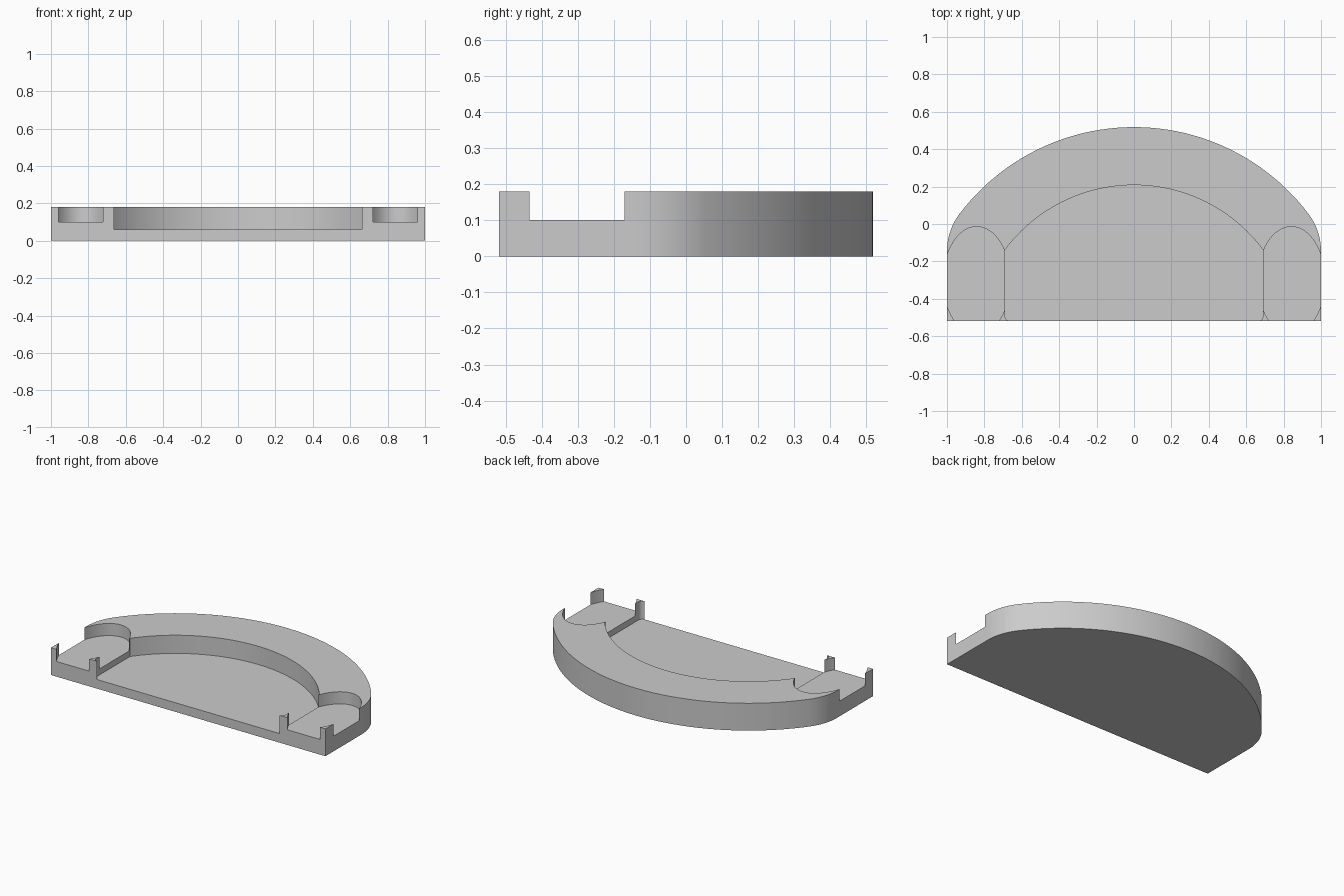
import bpy
import bmesh
from math import sin, cos, atan2, sqrt, pi

cube = bpy.data.objects.get("Cube")
if cube:
    bpy.data.objects.remove(cube, do_unlink=True)

FRONT, TOP = -0.518, 0.18
ARC_Y = -0.652                      # shared centre of the two big arcs
OUTER_R, INNER_R, CORNER_R = 1.17, 0.86, 0.33
WALL_X, LIP = 0.69, 0.026

grey = bpy.data.materials.new("grey")
grey.use_nodes = True
grey.diffuse_color = (0.6, 0.6, 0.6, 1)
grey.node_tree.nodes["Principled BSDF"].inputs["Base Color"].default_value = (0.6, 0.6, 0.6, 1)


def arc(cx, cy, rx, ry, start, end, steps):
    """Points along an elliptical arc."""
    angles = [start + (end - start) * i / steps for i in range(steps + 1)]
    return [(cx + rx * cos(a), cy + ry * sin(a)) for a in angles]


def mirrored(half):
    """Close a right-hand outline with its reflection across x = 0."""
    return half + [(-x, y) for x, y in reversed(half) if x > 1e-5]


def prism(name, outline, z0, z1):
    bm = bmesh.new()
    face = bm.faces.new([bm.verts.new((x, y, z0)) for x, y in outline])
    up = bmesh.ops.extrude_face_region(bm, geom=[face])["geom"]
    bmesh.ops.translate(bm, vec=(0, 0, z1 - z0),
                        verts=[g for g in up if isinstance(g, bmesh.types.BMVert)])
    bmesh.ops.recalc_face_normals(bm, faces=bm.faces)
    mesh = bpy.data.meshes.new(name)
    bm.to_mesh(mesh)
    bm.free()
    mesh.materials.append(grey)
    obj = bpy.data.objects.new(name, mesh)
    bpy.context.collection.objects.link(obj)
    return obj


# Body outline: straight side, rounded shoulder, broad back arc
cx = 1 - CORNER_R
cy = ARC_Y + sqrt((OUTER_R - CORNER_R) ** 2 - cx ** 2)
join = atan2(cy - ARC_Y, cx)
half = [(1, FRONT)]
half += arc(cx, cy, CORNER_R, CORNER_R, 0, join, 12)
half += arc(0, ARC_Y, OUTER_R, OUTER_R, join, pi / 2, 24)[1:]
body = prism("curved_tray", mirrored(half), 0, TOP)

# Central recess: open front with rounded lips, straight walls, back arc
wall_end = atan2(sqrt(INNER_R ** 2 - WALL_X ** 2), WALL_X)
half = [(WALL_X - LIP, FRONT - 0.1)]
half += arc(WALL_X - LIP, FRONT + LIP, LIP, LIP, -pi / 2, 0, 6)
half += arc(0, ARC_Y, INNER_R, INNER_R, wall_end, pi / 2, 24)
cutters = [prism("recess_cutter", mirrored(half), 0.06, 0.4)]

# Oval pockets at both ends, leaving the four small corner posts
for side, label in ((1, "left"), (-1, "right")):
    oval = arc(side * 0.841, -0.302, 0.179, 0.288, 0, 2 * pi, 64)[:-1]
    cutters.append(prism(label + "_pocket_cutter", oval, 0.1, 0.4))

for cutter in cutters:
    cut = body.modifiers.new(cutter.name, "BOOLEAN")
    cut.operation = "DIFFERENCE"
    cut.solver = "EXACT"
    cut.object = cutter

# Bake the cuts and drop the cutters
bpy.context.view_layer.update()
baked = bpy.data.meshes.new_from_object(
    body.evaluated_get(bpy.context.evaluated_depsgraph_get()))
body.modifiers.clear()
body.data = baked
for cutter in cutters:
    bpy.data.objects.remove(cutter, do_unlink=True)

# Smooth the curved walls, keep the rims crisp
bpy.ops.object.select_all(action="DESELECT")
body.select_set(True)
bpy.context.view_layer.objects.active = body
bpy.ops.object.shade_smooth_by_angle(angle=pi / 6)
